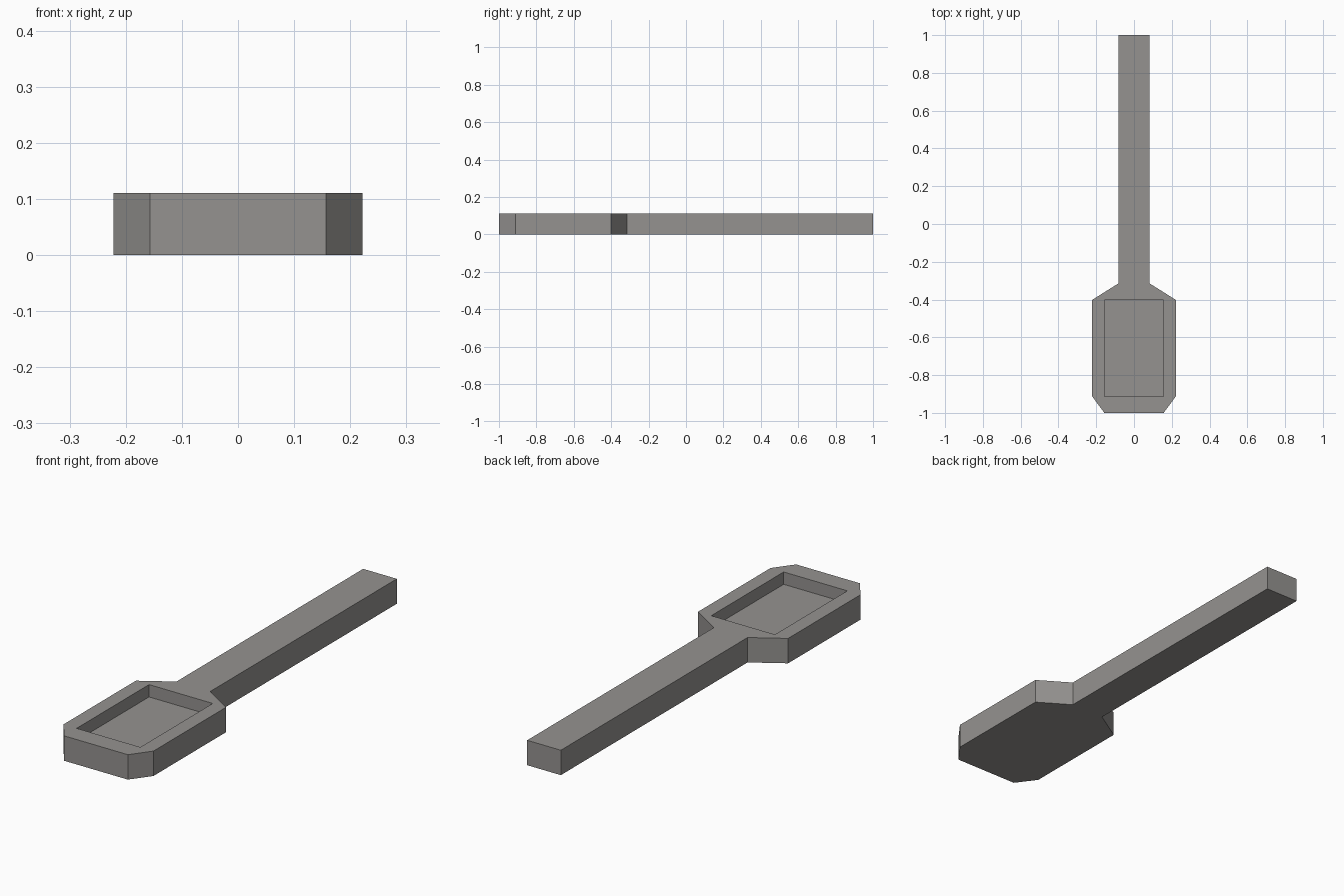
import bpy, bmesh

if "Cube" in bpy.data.objects:
    bpy.data.objects.remove(bpy.data.objects["Cube"])

H = 0.111        # overall thickness
FLOOR = 0.056    # height of the pocket floor

# Half outline of the spoon (right side), mirrored for the left
half = [(0.157, -1.0), (0.222, -0.912), (0.222, -0.402), (0.083, -0.315), (0.083, 1.0)]
outline = half + [(-x, y) for x, y in reversed(half)]
pocket = [(-0.157, -0.912), (0.157, -0.912), (0.157, -0.402), (-0.157, -0.402)]

grey = bpy.data.materials.new("warm grey")
grey.diffuse_color = (0.30, 0.29, 0.28, 1)
grey.use_nodes = True
grey.node_tree.nodes["Principled BSDF"].inputs["Base Color"].default_value = grey.diffuse_color


def prism(name, points, z0, z1):
    """Extrude a flat outline from z0 to z1."""
    bm = bmesh.new()
    face = bm.faces.new([bm.verts.new((x, y, z0)) for x, y in points])
    ext = bmesh.ops.extrude_face_region(bm, geom=[face])
    for v in ext["geom"]:
        if isinstance(v, bmesh.types.BMVert):
            v.co.z = z1
    bmesh.ops.recalc_face_normals(bm, faces=bm.faces)
    mesh = bpy.data.meshes.new(name)
    bm.to_mesh(mesh)
    bm.free()
    mesh.materials.append(grey)
    ob = bpy.data.objects.new(name, mesh)
    bpy.context.collection.objects.link(ob)
    return ob


# Spoon body: bowl, shoulders and handle in one piece
spoon = prism("spoon", outline, 0, H)

# Rectangular pocket cut into the bowl
cutter = prism("pocket_cutter", pocket, FLOOR, H + 0.1)
cutter.hide_render = True
cutter.hide_set(True)
cut = spoon.modifiers.new("pocket", "BOOLEAN")
cut.operation = "DIFFERENCE"
cut.solver = "EXACT"
cut.object = cutter
